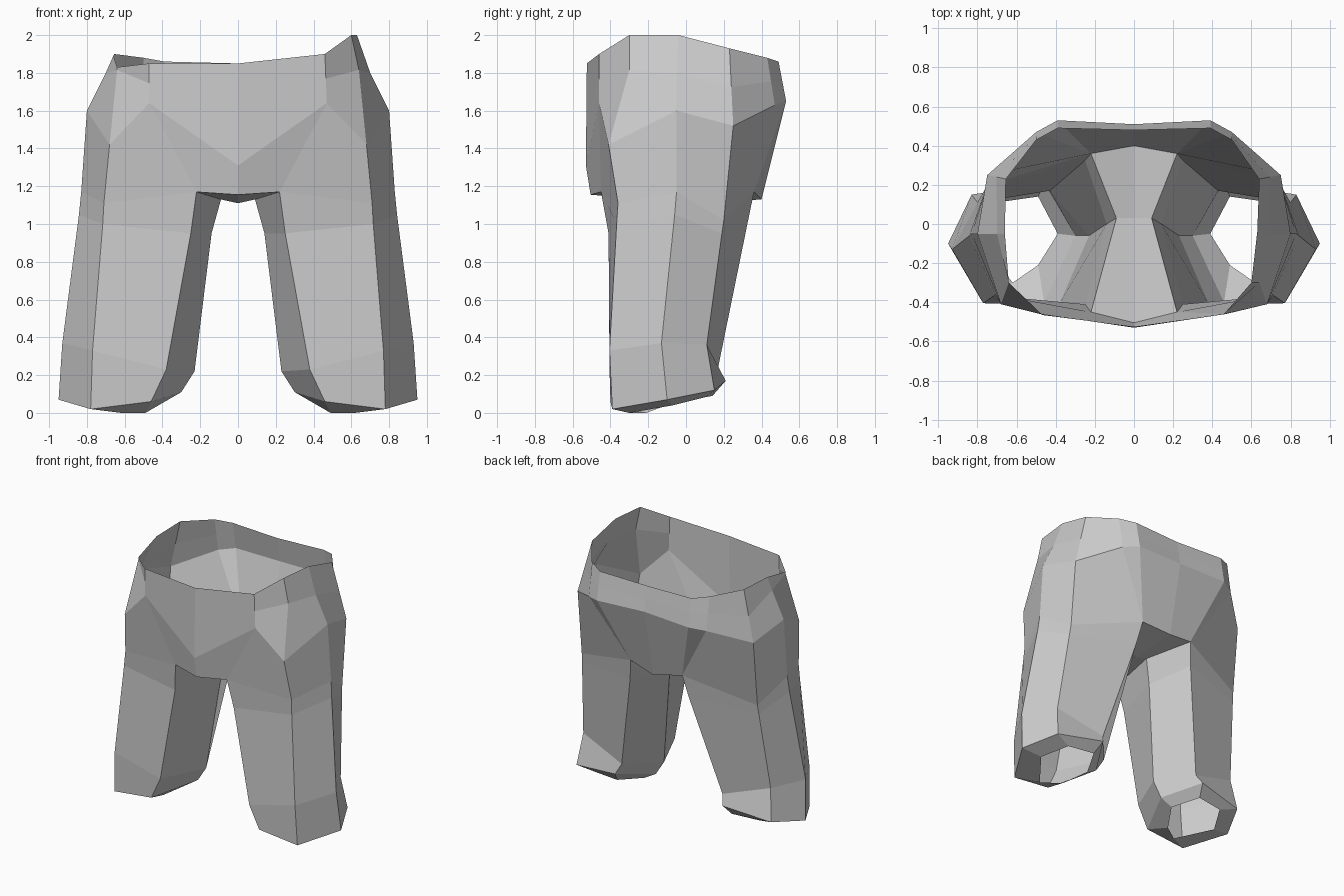
import bpy, bmesh
from mathutils import Vector

if "Cube" in bpy.data.objects:
    bpy.data.objects.remove(bpy.data.objects["Cube"])


def make_mesh(name, patches):
    """Each patch is a list of rings (rows); wrap closes each row into a loop."""
    bm = bmesh.new()
    for rows, wrap in patches:
        grid = [[bm.verts.new(p) for p in row] for row in rows]
        for a, b in zip(grid, grid[1:]):
            n = len(a)
            for i in range(n if wrap else n - 1):
                j = (i + 1) % n
                bm.faces.new((a[i], a[j], b[j], b[i]))
    bmesh.ops.remove_doubles(bm, verts=bm.verts, dist=0.002)
    bmesh.ops.recalc_face_normals(bm, faces=bm.faces)
    me = bpy.data.meshes.new(name)
    bm.to_mesh(me)
    bm.free()
    ob = bpy.data.objects.new(name, me)
    bpy.context.collection.objects.link(ob)
    return ob


def flip(row):
    return [(-p[0], p[1], p[2]) for p in row]


# Leg junction, columns: front inner, front outer, side, back outer, back inner
thigh = [(.22, -.45, 1.17), (.71, -.36, 1.11), (.83, -.05, 1.17),
         (.75, .20, 1.02), (.22, .36, 1.17)]
crotch_side = (.09, .03, 1.13)
front_low, back_low = (0, -.505, 1.155), (0, .40, 1.13)

# Waist and seat, half rings from front centre round to back centre
rim_right = [(0, -.525, 1.85), (.46, -.46, 1.90), (.60, -.30, 2.0), (.63, -.04, 2.0),
             (.64, .23, 1.93), (.50, .43, 1.88), (.39, .49, 1.86), (0, .48, 1.85)]
rim_left = list(rim_right)
rim_left[1:5] = [(.47, -.465, 1.85), (.64, -.30, 1.83), (.66, -.05, 1.89), (.655, .23, 1.90)]
hip = [(0, -.53, 1.31), (.47, -.46, 1.64), (.68, -.41, 1.42), (.80, -.05, 1.60),
       (.75, .25, 1.52), (.50, .47, 1.63), (.39, .53, 1.65), (0, .51, 1.66)]
seat_low = [front_low] + thigh[:4] + [thigh[4], thigh[4], back_low]


def half_seat(rim):
    mid = [tuple(Vector(a).lerp(Vector(b), .5)) for a, b in zip(rim, hip)]
    mid[2], mid[3] = (.64, -.30, 1.815), (.70, -.05, 1.80)
    return [rim, mid, hip, seat_low]


gusset = [[front_low, thigh[0]], [(0, .03, 1.11), crotch_side], [back_low, thigh[4]]]
make_mesh("seat_and_waist", [
    (half_seat(rim_right), False),
    ([flip(r) for r in half_seat(rim_left)], False),
    (gusset, False),
    ([flip(r) for r in gusset], False)])

# Leg: six-sided tube with a flared cuff and turned-in hem, mirrored
leg_rings = [
    thigh + [crotch_side],
    [(.25, -.41, .95), (.716, -.367, 1.0), (.842, -.06, 1.05),
     (.755, .19, .95), (.25, .325, 1.0), (.14, 0, .95)],
    [(.38, -.405, .23), (.77, -.405, .33), (.93, -.13, .37),
     (.80, .11, .36), (.43, .17, .24), (.23, -.06, .22)],
    [(.46, -.40, .06), (.78, -.39, .02), (.95, -.10, .07),
     (.83, .15, .12), (.46, .21, .17), (.30, -.06, .11)],
    [(.49, -.21, 0), (.62, -.30, 0), (.80, -.07, .04),
     (.70, .11, .085), (.49, .14, .09), (.39, -.05, .06)]]
legs = make_mesh("trouser_legs", [(leg_rings, True)])
mirror = legs.modifiers.new("Mirror", 'MIRROR')
mirror.use_mirror_merge = False
